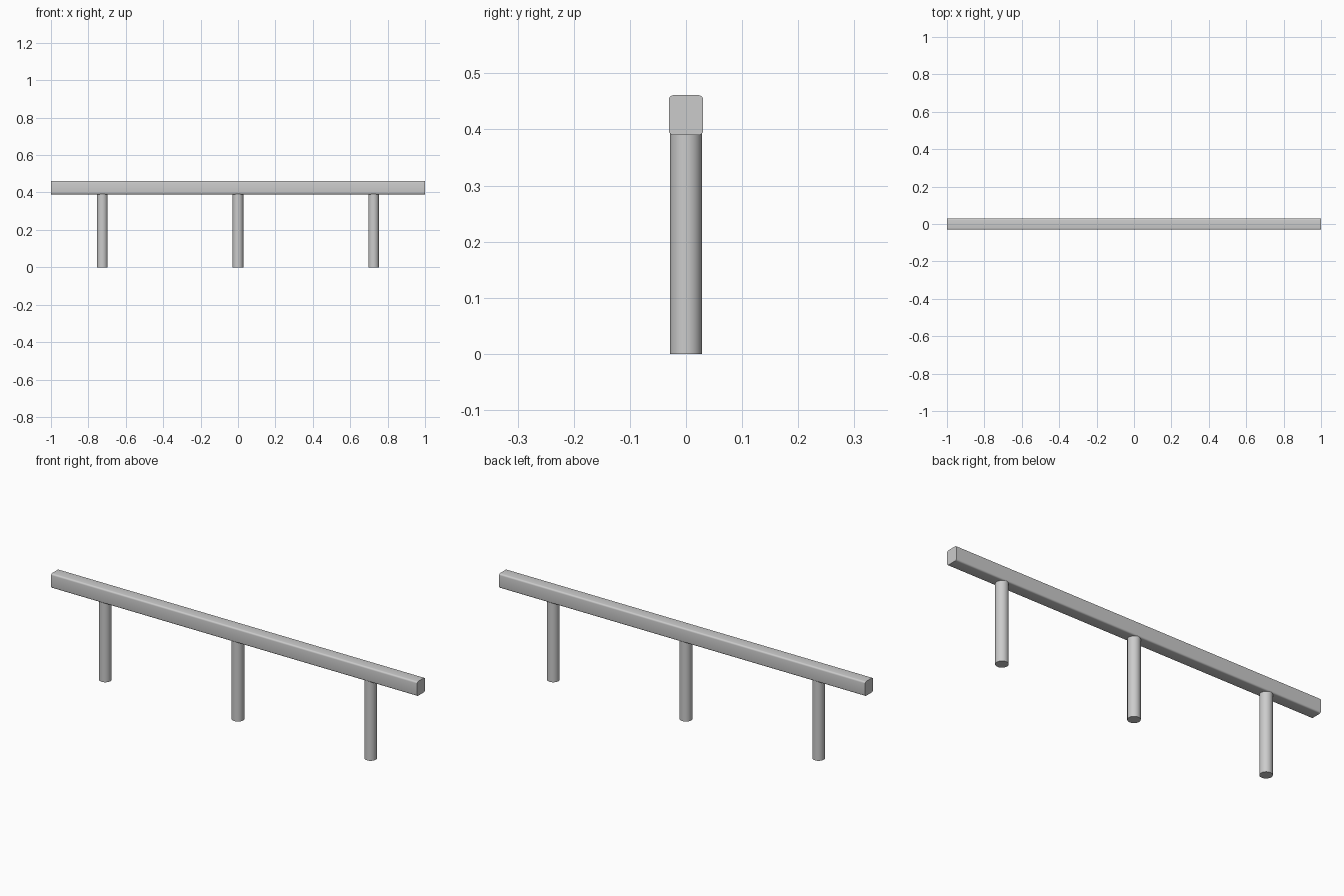
import bpy, bmesh

if "Cube" in bpy.data.objects:
    bpy.data.objects.remove(bpy.data.objects["Cube"])

BEAM_BOTTOM, BEAM_TOP = 0.39, 0.461
POST_X = (-0.725, 0.0, 0.725)


def smooth(obj):
    bpy.ops.object.select_all(action='DESELECT')
    obj.select_set(True)
    bpy.context.view_layer.objects.active = obj
    bpy.ops.object.shade_smooth_by_angle(angle=0.6)


# Horizontal rail: a box with its four long edges rounded
bpy.ops.mesh.primitive_cube_add(size=1, location=(0, 0, (BEAM_BOTTOM + BEAM_TOP) / 2))
rail = bpy.context.object
rail.name = "rail"
rail.scale = (2.0, 0.061, BEAM_TOP - BEAM_BOTTOM)
bpy.ops.object.transform_apply(location=False, rotation=False, scale=True)
bm = bmesh.new()
bm.from_mesh(rail.data)
long_edges = [e for e in bm.edges if abs(e.verts[0].co.x - e.verts[1].co.x) > 1]
bmesh.ops.bevel(bm, geom=long_edges, offset=0.008, segments=4, profile=0.5, affect='EDGES')
bm.to_mesh(rail.data)
bm.free()
smooth(rail)

# Three round posts, sunk very slightly into the rail
for i, x in enumerate(POST_X):
    height = BEAM_BOTTOM + 0.003
    bpy.ops.mesh.primitive_cylinder_add(vertices=32, radius=0.0285, depth=height,
                                        location=(x, 0, height / 2))
    post = bpy.context.object
    post.name = f"post_{i + 1}"
    smooth(post)
